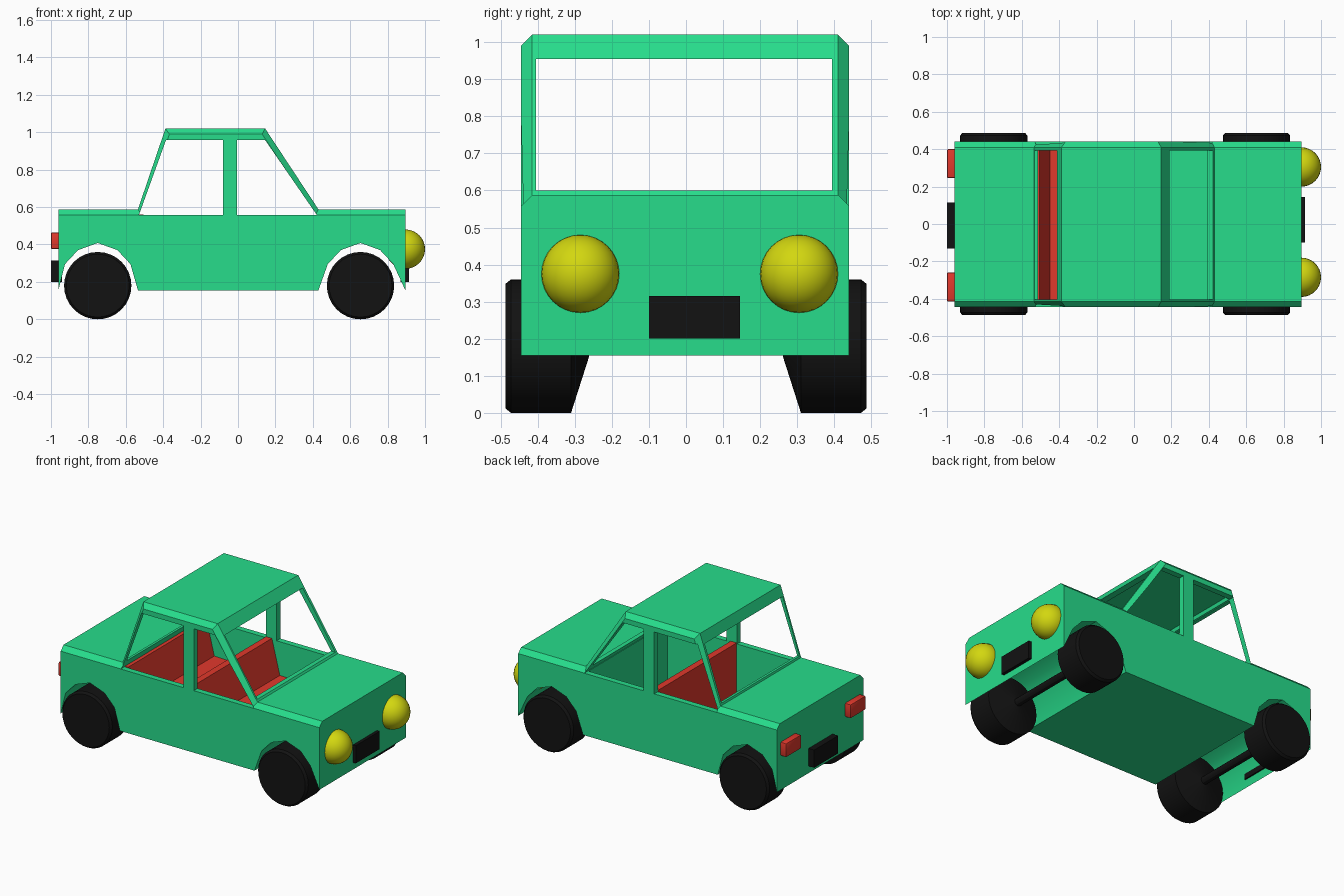
import bpy, bmesh, math
from mathutils import Matrix, Vector

if "Cube" in bpy.data.objects:
    bpy.data.objects.remove(bpy.data.objects["Cube"])


def material(name, rgb):
    m = bpy.data.materials.new(name)
    m.diffuse_color = (*rgb, 1)
    m.use_nodes = True
    m.node_tree.nodes["Principled BSDF"].inputs["Base Color"].default_value = m.diffuse_color
    return m


GREEN = material("green_paint", (0.02, 0.72, 0.26))
RED = material("red", (0.75, 0.04, 0.025))
BLACK = material("black_rubber", (0.006, 0.006, 0.006))
YELLOW = material("yellow_glass", (0.65, 0.68, 0.005))


def finish(bm, name, mat=None, smooth=True):
    bmesh.ops.recalc_face_normals(bm, faces=bm.faces[:])
    me = bpy.data.meshes.new(name)
    bm.to_mesh(me)
    bm.free()
    ob = bpy.data.objects.new(name, me)
    bpy.context.collection.objects.link(ob)
    if mat:
        me.materials.append(mat)
    if smooth:
        activate(ob)
        bpy.ops.object.shade_smooth_by_angle(angle=math.radians(30))
    return ob


def activate(ob):
    bpy.ops.object.select_all(action='DESELECT')
    ob.select_set(True)
    bpy.context.view_layer.objects.active = ob


def prism(points, y0, y1):
    """Side profile (x, z) extruded from y0 to y1."""
    bm = bmesh.new()
    face = bm.faces.new([bm.verts.new((x, y0, z)) for x, z in points])
    ext = bmesh.ops.extrude_face_region(bm, geom=[face])
    verts = [v for v in ext["geom"] if isinstance(v, bmesh.types.BMVert)]
    bmesh.ops.translate(bm, verts=verts, vec=(0, y1 - y0, 0))
    return bm


def box(name, lo, hi, mat, bevel=0.0):
    bm = prism([(lo[0], lo[2]), (hi[0], lo[2]), (hi[0], hi[2]), (lo[0], hi[2])], lo[1], hi[1])
    if bevel:
        bmesh.ops.bevel(bm, geom=bm.edges[:], offset=bevel, segments=2, profile=0.5, affect='EDGES')
    return finish(bm, name, mat)


def cut(target, cutter):
    cutter.hide_render = True
    mod = target.modifiers.new("cut", 'BOOLEAN')
    mod.operation = 'DIFFERENCE'
    mod.solver = 'EXACT'
    mod.object = cutter
    activate(target)
    bpy.ops.object.modifier_apply(modifier=mod.name)
    bpy.data.objects.remove(cutter, do_unlink=True)


# Body shell: one side profile with wheel arches, chamfered along the top sides
WHEEL_X = (-0.75, 0.655)


def arch(cx, x0, x1):
    return [(x0, 0.155), (cx - 0.175, 0.295), (cx - 0.105, 0.37), (cx, 0.408),
            (cx + 0.105, 0.37), (cx + 0.175, 0.295), (x1, 0.155)]


profile = (arch(WHEEL_X[0], -0.96, -0.535) + arch(WHEEL_X[1], 0.43, 0.895)
           + [(0.895, 0.588), (0.43, 0.588), (0.145, 1.02), (-0.388, 1.02),
              (-0.535, 0.588), (-0.96, 0.588)])
bm = prism(profile, -0.445, 0.44)
rim = [e for e in bm.edges
       if all(v.co.z > 0.5 for v in e.verts) and abs(e.verts[0].co.y - e.verts[1].co.y) < 1e-4]
rim = [e for e in rim if abs(e.verts[0].co.x - e.verts[1].co.x) > 1e-3]
bmesh.ops.bevel(bm, geom=rim, offset=0.03, segments=1, profile=0.5, affect='EDGES')
body = finish(bm, "car_body", GREEN, smooth=False)

# Cabin space, side windows, windscreen and rear window openings
cabin = [(-0.528, 0.18), (0.418, 0.18), (0.418, 0.562), (0.128, 0.978), (-0.374, 0.978), (-0.525, 0.562)]
cut(body, finish(prism(cabin, -0.407, 0.402), "cabin_cutter", smooth=False))
rear_window = [(-0.53, 0.557), (-0.08, 0.557), (-0.08, 0.958), (-0.385, 0.958)]
front_window = [(-0.005, 0.557), (0.422, 0.557), (0.145, 0.958), (-0.005, 0.958)]
for pts in (rear_window, front_window):
    cut(body, finish(prism(pts, -0.7, 0.7), "window_cutter", smooth=False))
screen = [(-0.8, 0.6), (0.8, 0.6), (0.8, 0.954), (-0.8, 0.954)]
cut(body, finish(prism(screen, -0.404, 0.394), "screen_cutter", smooth=False))
activate(body)
bpy.ops.object.shade_smooth_by_angle(angle=math.radians(30))

# Bench seats
front_seat = [(-0.08, 0.179), (0.15, 0.179), (0.16, 0.335), (0.02, 0.34), (-0.037, 0.565), (-0.08, 0.565)]
rear_seat = [(-0.528, 0.179), (-0.31, 0.179), (-0.3, 0.335), (-0.45, 0.34), (-0.505, 0.56), (-0.528, 0.56)]
finish(prism(front_seat, -0.405, 0.4), "front_seat", RED)
finish(prism(rear_seat, -0.405, 0.4), "rear_seat", RED)


# Wheels: lathed profile (radius, distance from centre line), cone-shaped inside
def wheel(name, x, side):
    bm = bmesh.new()
    prof = [(0, 0.255), (0.03, 0.262), (0.18, 0.31), (0.18, 0.472), (0.168, 0.487), (0, 0.487)]
    vs = [bm.verts.new((r, side * y, 0)) for r, y in prof]
    edges = [bm.edges.new(p) for p in zip(vs, vs[1:])]
    bmesh.ops.spin(bm, geom=vs + edges, cent=(0, 0, 0), axis=(0, 1, 0), angle=math.tau, steps=32)
    bmesh.ops.remove_doubles(bm, verts=bm.verts[:], dist=1e-4)
    bmesh.ops.translate(bm, verts=bm.verts[:], vec=(x, 0, 0.18))
    finish(bm, name, BLACK)


for end, x in zip(("rear", "front"), WHEEL_X):
    for label, side in (("right", -1), ("left", 1)):
        wheel(f"{end}_{label}_wheel", x, side)
    # Axle
    bm = bmesh.new()
    bmesh.ops.create_cone(bm, cap_ends=True, segments=12, radius1=0.025, radius2=0.025, depth=0.54,
                          matrix=Matrix.Translation((x, 0, 0.18)) @ Matrix.Rotation(math.pi / 2, 4, 'X'))
    finish(bm, f"{end}_axle", BLACK)

# Headlights and tail lights
for label, side in (("right", -1), ("left", 1)):
    bm = bmesh.new()
    bmesh.ops.create_uvsphere(bm, u_segments=32, v_segments=16, radius=0.105)
    bmesh.ops.translate(bm, verts=bm.verts[:], vec=(0.895, 0.01 + side * 0.295, 0.375))
    finish(bm, f"{label}_headlight", YELLOW)
    y = side * 0.33 - 0.007
    box(f"{label}_tail_light", (-1.0, y - 0.078, 0.375), (-0.94, y + 0.078, 0.465), RED, 0.008)

# Number plates
box("front_plate", (0.87, -0.10, 0.2), (0.915, 0.145, 0.315), BLACK)
box("rear_plate", (-1.0, -0.13, 0.2), (-0.94, 0.115, 0.315), BLACK)
